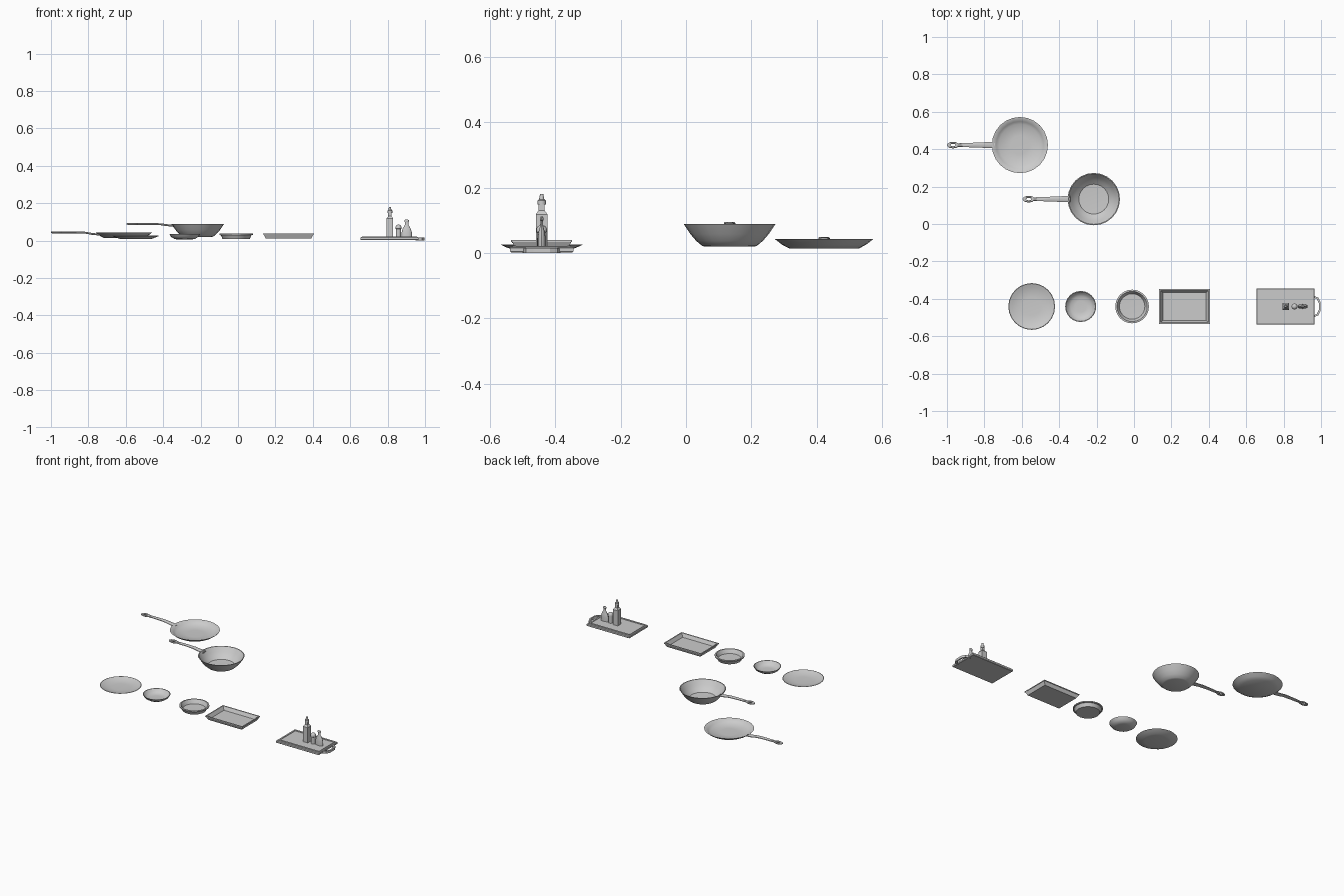
import bpy, bmesh, math
from mathutils import Vector

if "Cube" in bpy.data.objects:
    bpy.data.objects.remove(bpy.data.objects["Cube"])


def finish(name, bm, smooth=None):
    bmesh.ops.recalc_face_normals(bm, faces=bm.faces)
    me = bpy.data.meshes.new(name)
    bm.to_mesh(me)
    bm.free()
    ob = bpy.data.objects.new(name, me)
    bpy.context.collection.objects.link(ob)
    if smooth:
        bpy.ops.object.select_all(action='DESELECT')
        ob.select_set(True)
        bpy.context.view_layer.objects.active = ob
        bpy.ops.object.shade_smooth_by_angle(angle=math.radians(smooth))
    return ob


def skin(name, rings, caps=True, closed=False, smooth=None):
    """Bridge a stack of equal-length point rings."""
    bm = bmesh.new()
    vs = [[bm.verts.new(p) for p in r] for r in rings]
    n = len(vs[0])
    pairs = list(zip(vs, vs[1:])) + ([(vs[-1], vs[0])] if closed else [])
    for a, b in pairs:
        for i in range(n):
            j = (i + 1) % n
            bm.faces.new((a[i], a[j], b[j], b[i]))
    if caps and not closed:
        bm.faces.new(vs[0])
        bm.faces.new(vs[-1])
    return finish(name, bm, smooth)


def lathe(name, x, y, profile, n=24, sy=1.0, smooth=35):
    rings = [[(x + r * math.cos(2 * math.pi * i / n), y + sy * r * math.sin(2 * math.pi * i / n), z)
              for i in range(n)] for r, z in profile]
    return skin(name, rings, smooth=smooth)


def rect_stack(name, x, y, levels):
    """Stack of rectangles: (half width x, half width y, z)."""
    return skin(name, [[(x - a, y - b, z), (x + a, y - b, z), (x + a, y + b, z), (x - a, y + b, z)]
                       for a, b, z in levels])


def handle(name, x, y, z, dip):
    """Pan handle running to -x from the rim, ending in a hanging ring."""
    path = [(0.008, 0.016, z - dip), (-0.03, 0.016, z - dip + 0.004), (-0.065, 0.014, z - 0.002),
            (-0.12, 0.012, z), (-0.175, 0.010, z), (-0.20, 0.009, z)]
    t = 0.005
    rings = []
    for dx, w, h in path:
        rings.append([(x + dx, y - w, h - t * .4), (x + dx, y - w * .6, h - t), (x + dx, y + w * .6, h - t),
                      (x + dx, y + w, h - t * .4), (x + dx, y + w, h + t * .4), (x + dx, y + w * .6, h + t),
                      (x + dx, y - w * .6, h + t), (x + dx, y - w, h + t * .4)])
    skin(name, rings, smooth=30)
    ring = []
    for i in range(20):
        a = 2 * math.pi * i / 20
        c, s = math.cos(a), math.sin(a)
        ring.append([(x - 0.216 + c * (0.017 + q * 0.007) * 1.35, y + s * (0.012 + q * 0.0055), z + h * t)
                     for q, h in ((1, -.4), (.5, -1), (-.5, -1), (-1, -.4), (-1, .4), (-.5, 1), (.5, 1), (1, .4))])
    skin(name + "_ring", ring, closed=True, smooth=40)


# frying pan and deep pan
lathe("frying_pan", -0.61, 0.422, [(.105, .013), (.128, .025), (.15, .042), (.145, .042),
                                   (.126, .029), (.112, .019), (.05, .017)])
handle("frying_pan_handle", -0.752, 0.422, 0.044, 0.012)
lathe("deep_pan", -0.215, 0.133, [(.074, .019), (.084, .022), (.102, .037), (.12, .058), (.14, .088),
                                  (.135, .088), (.116, .06), (.1, .042), (.08, .026), (.04, .024)])
handle("deep_pan_handle", -0.347, 0.133, 0.089, 0.011)

# plate and bowls
lathe("plate", -0.547, -0.441, [(.07, .007), (.085, .009), (.11, .018), (.125, .025), (.122, .026),
                                (.105, .020), (.08, .013), (.05, .011)])
lathe("small_bowl", -0.285, -0.441, [(.04, .006), (.056, .009), (.073, .02), (.083, .036), (.079, .036),
                                     (.068, .022), (.054, .013), (.03, .011)])
lathe("rimmed_bowl", -0.01, -0.441, [(.072, .007), (.08, .025), (.083, .029), (.09, .030), (.09, .037), (.081, .038),
                                     (.076, .030), (.068, .013), (.03, .012)])

# baking tray with sloped walls
rect_stack("baking_tray", 0.27, -0.441, [(.122, .080, .012), (.134, .090, .034), (.136, .093, .034),
                                         (.136, .093, .039), (.129, .086, .039), (.116, .075, .017)])

# serving board with raised side strips and loop handle
BX, BY = 0.81, -0.441
rect_stack("serving_board", BX, BY, [(.153, .094, .002), (.156, .097, .005), (.156, .097, .015), (.153, .094, .018)])
for side in (-1, 1):
    rect_stack("board_strip", BX, BY + side * 0.084, [(.143, .005, .016), (.143, .005, .022), (.14, .003, .023)])
    rect_stack("board_end_strip", BX + side * 0.143, BY, [(.004, .084, .016), (.004, .084, .021)])
rings = []
for px, py in ((.958, -.058), (.985, -.048), (.997, -.025), (.997, .025), (.985, .048), (.958, .058)):
    inward = Vector((-.009, -.007 * (1 if py > 0 else -1)))
    q = Vector((px, BY + py)) + inward
    rings.append([(px, BY + py, 0), (q.x, q.y, 0), (q.x, q.y, .015), (px, BY + py, .015)])
skin("board_handle", rings)

# tall square bottle with stopper
rect_stack("tall_bottle", 0.812, BY, [(.018, .018, .017), (.018, .018, .118), (.009, .009, .130), (.009, .009, .15)])
lathe("bottle_stopper", 0.812, BY, [(.013, .148), (.013, .16), (.008, .164), (.006, .175), (.005, .18)], n=12)
# round shaker
lathe("shaker", 0.858, BY, [(.014, .017), (.014, .062), (.016, .064), (.016, .074), (.011, .082), (.004, .085)], n=16)
# flat flared bottle
lathe("flared_bottle", 0.902, BY, [(.027, .017), (.027, .045), (.021, .065), (.010, .083), (.009, .098), (.012, .100),
                                   (.012, .108), (.007, .112)], n=16, sy=0.45)
